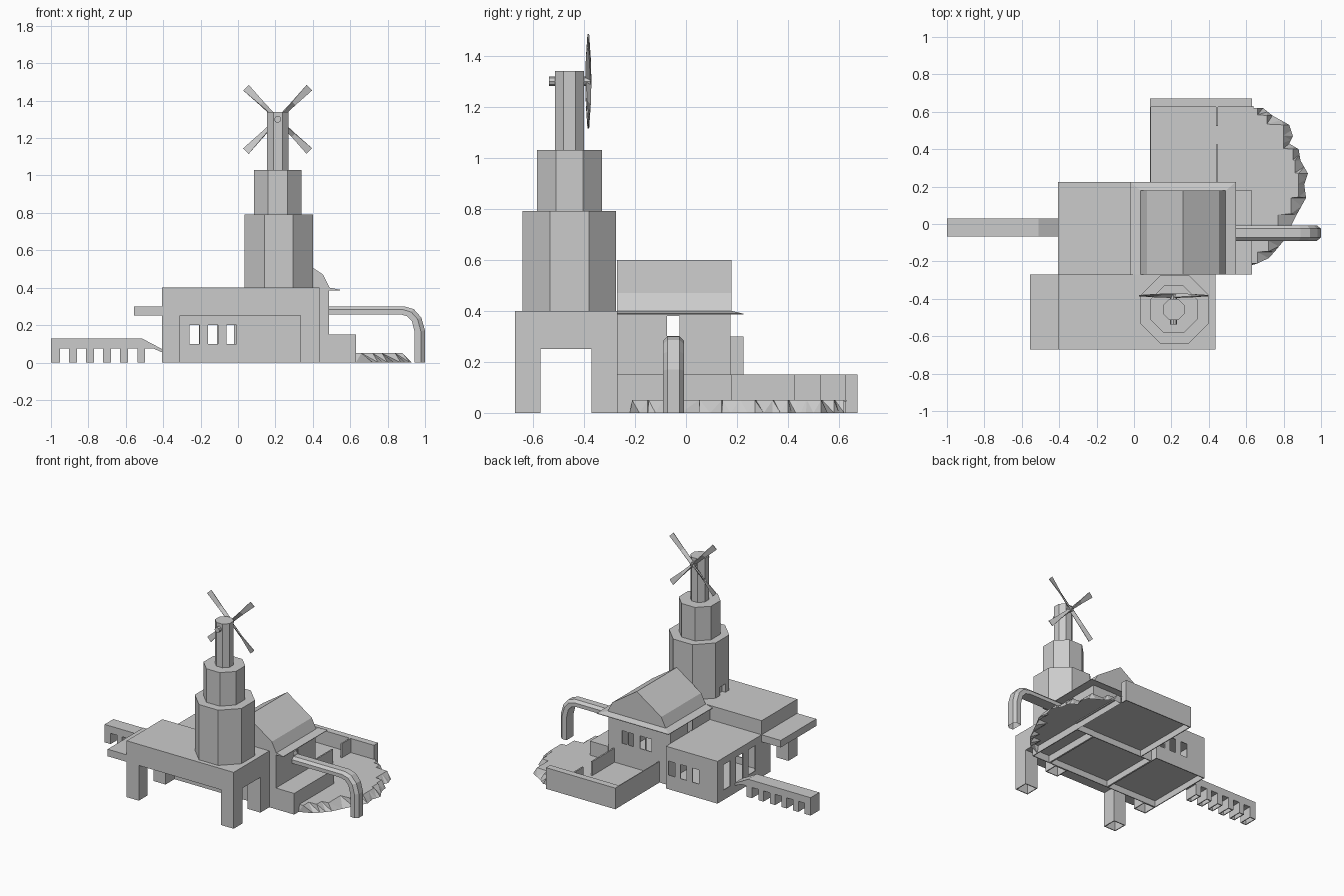
import bpy, bmesh, math
from mathutils import Matrix, Vector

if "Cube" in bpy.data.objects:
    bpy.data.objects.remove(bpy.data.objects["Cube"])

stone = bpy.data.materials.new("plain_grey")
stone.diffuse_color = (0.6, 0.6, 0.6, 1)
stone.use_nodes = True
stone.node_tree.nodes["Principled BSDF"].inputs["Base Color"].default_value = stone.diffuse_color
T = 0.006  # shell thickness


def make(name, bm):
    bmesh.ops.recalc_face_normals(bm, faces=bm.faces)
    me = bpy.data.meshes.new(name)
    bm.to_mesh(me)
    bm.free()
    me.materials.append(stone)
    ob = bpy.data.objects.new(name, me)
    bpy.context.collection.objects.link(ob)
    return ob


def loft(name, rings, start=True, end=True):
    """Surface through a list of matching vertex rings, optionally capped."""
    bm = bmesh.new()
    vs = [[bm.verts.new(p) for p in r] for r in rings]
    n = len(rings[0])
    for a, b in zip(vs, vs[1:]):
        for i in range(n):
            j = (i + 1) % n
            bm.faces.new((a[i], a[j], b[j], b[i]))
    if start:
        bm.faces.new(vs[0])
    if end:
        bm.faces.new(vs[-1])
    return make(name, bm)


def rect(x0, x1, y0, y1, z):
    return [(x0, y0, z), (x1, y0, z), (x1, y1, z), (x0, y1, z)]


def box(name, x0, x1, y0, y1, z0, z1):
    return loft(name, [rect(x0, x1, y0, y1, z0), rect(x0, x1, y0, y1, z1)])


def along_y(name, profile, y0, y1):
    return loft(name, [[(x, y, z) for x, z in profile] for y in (y0, y1)])


def cut(ob, boxes):
    for b in boxes:
        cutter = box("cutter", *b)
        cutter.hide_render = True
        m = ob.modifiers.new("cut", 'BOOLEAN')
        m.operation, m.solver, m.object = 'DIFFERENCE', 'EXACT', cutter
        bpy.context.view_layer.objects.active = ob
        bpy.ops.object.modifier_apply(modifier=m.name)
        bpy.data.objects.remove(cutter)


def rooms(x0, x1, y0, y1, top):
    """Cutters for an open underside and a room above a floor sheet."""
    inner = (x0 + T, x1 - T, y0 + T, y1 - T)
    return [(*inner, -0.1, 0.05 - T), (*inner, 0.05, top - T)]


# Raised porch on four open-ended legs, with a lower side platform
porch = box("porch", -0.405, 0.435, -0.67, -0.27, 0, 0.4)
cut(porch, [(-0.31, 0.335, -0.8, -0.1, -0.1, 0.25), (-0.6, 0.6, -0.57, -0.37, -0.1, 0.25)]
    + [(xa + T, xb - T, ya + T, yb - T, -0.1, 0.24)
       for xa, xb in ((-0.405, -0.31), (0.335, 0.435))
       for ya, yb in ((-0.67, -0.57), (-0.37, -0.27))])
box("side_platform", -0.555, -0.405, -0.67, -0.27, 0.25, 0.3)

# Low wing: hollow, windows in front, back and left walls
wing = box("low_wing", -0.405, 0.0, -0.27, 0.225, 0, 0.3)
cut(wing, rooms(-0.405, 0.0, -0.27, 0.225, 0.3)
    + [(x - 0.027, x + 0.027, -0.3, -0.24, 0.1, 0.2) for x in (-0.233, -0.133, -0.034)]
    + [(x - 0.025, x + 0.025, 0.19, 0.25, 0.1, 0.2) for x in (-0.233, -0.138, -0.046)]
    + [(-0.42, -0.37, y - 0.04, y + 0.04, 0.07, 0.25) for y in (-0.16, -0.02, 0.12)])

# Main house: hollow, paired back windows and a side slit
house = box("house", 0.0, 0.487, -0.27, 0.175, 0, 0.387)
cut(house, rooms(0.0, 0.487, -0.27, 0.175, 0.387)
    + [(x - 0.02, x + 0.02, 0.14, 0.2, 0.2, 0.29) for x in (0.17, 0.22, 0.31, 0.36)]
    + [(-0.1, 0.6, -0.075, -0.025, 0.301, 0.38)])

# Eaves and broken-pitch roof
loft("eaves", [rect(-0.02, 0.545, -0.27, 0.225, 0.385), rect(-0.02, 0.545, -0.27, 0.225, 0.389),
               rect(0.035, 0.49, -0.27, 0.178, 0.4)])
along_y("roof", [(0.035, 0.4), (0.07, 0.47), (0.2625, 0.6), (0.455, 0.47), (0.49, 0.4)],
        -0.27, 0.178)

# Side step and walled courtyard
step = box("side_step", 0.487, 0.63, -0.27, 0.178, 0, 0.15)
cut(step, [(0.487 + T, 0.63 - T, -0.27 + T, 0.178 - T, -0.1, 0.05)])
box("court_floor", 0.09, 0.64, 0.175, 0.63, 0.05 - T, 0.05)
back = box("court_back_wall", 0.085, 0.63, 0.625, 0.672, 0, 0.15)
cut(back, [(0.085 + T, 0.63 - T, 0.6, 0.672 - T, -0.1, 0.05 - T)])
box("court_left_wall", 0.085, 0.085 + T, 0.175, 0.64, 0, 0.15)
box("partition_inner", 0.438, 0.448, 0.175, 0.425, 0.05, 0.15)
box("partition_outer", 0.438, 0.448, 0.525, 0.63, 0.05, 0.15)

# Rocky ledge with a stepped upper edge, open underneath
edge = [(0.69, 0.62), (0.74, 0.58), (0.83, 0.53), (0.85, 0.47), (0.83, 0.43), (0.88, 0.40),
        (0.89, 0.34), (0.93, 0.27), (0.91, 0.21), (0.92, 0.14), (0.87, 0.05), (0.80, -0.09),
        (0.75, -0.15), (0.69, -0.215)]
low, top = [(0.63, 0.62, 0)], [(0.63, 0.62, 0.05)]
for (xa, ya), (xb, yb) in zip(edge, edge[1:]):
    inset = min(xa, xb) - 0.03
    low += [(xa, ya, 0), ((xa + xb) / 2, (ya + yb) / 2, 0)]
    top += [(inset, ya, 0.05), (inset, yb + 0.004, 0.05)]
low.append((0.63, -0.22, 0))
top.append((0.63, -0.21, 0.05))
ledge = loft("rock_ledge", [low, top], start=False)
bm = bmesh.new()
bm.from_mesh(ledge.data)
bmesh.ops.triangulate(bm, faces=[f for f in bm.faces if len(f.verts) == 4])
bm.to_mesh(ledge.data)
bm.free()

# Bent water spout with chamfered outer edges: outer and inner path points
outer = [(0.48, 0.3), (0.89, 0.3), (0.94, 0.285), (0.98, 0.24), (1.0, 0.17), (1.0, 0)]
inner = [(0.48, 0.257), (0.87, 0.257), (0.905, 0.247), (0.93, 0.22), (0.945, 0.16), (0.945, 0)]
rings = []
for o, i in zip(outer, inner):
    o, i = Vector(o), Vector(i)
    ring = []
    for y, t in ((-0.09, 0), (-0.09, 0.6), (-0.072, 1), (-0.025, 1), (-0.008, 0.6), (-0.008, 0)):
        p = i.lerp(o, t)
        ring.append((p.x, y, p.y))
    rings.append(ring)
loft("water_spout", rings, end=False)

# Footbridge with a row of square arches, open-ended piers and a sloping end
profile = [(-1.0, 0), (-1.0, 0.127), (-0.51, 0.127), (-0.403, 0.07), (-0.403, 0.053), (-0.455, 0.076)]
piers = [(-1.0, -0.953)]
for k in reversed(range(6)):
    x = -0.953 + k * 0.0911
    if k < 5:
        profile += [(x + 0.05, 0), (x + 0.05, 0.076)]
        piers.append((x + 0.05, x + 0.0911))
    profile += [(x, 0.076), (x, 0)]
# merge the duplicate pier corners by building each arch in order
bridge = along_y("footbridge", profile, -0.068, 0.03)
cut(bridge, [(a + T, b - T, -0.068 + T, 0.03 - T, -0.1, 0.07) for a, b in piers])

# Three-tier octagonal tower
cx, cy = 0.217, -0.457
for name, apothem, z0, z1 in (("tower_base", 0.183, 0.4, 0.792),
                              ("tower_middle", 0.127, 0.792, 1.03),
                              ("tower_top", 0.057, 1.03, 1.34)):
    r = apothem / math.cos(math.pi / 8)
    angles = [math.pi / 8 + k * math.pi / 4 for k in range(8)]
    tier = loft(name, [[(cx - 0.004 * (z0 > 0.5) + r * math.cos(a), cy + r * math.sin(a), z)
                        for a in angles] for z in (z0, z1)])
    if name == "tower_base":
        cut(tier, [(0.0, 0.06, -0.49, -0.43, 0.39, 0.46)])  # small doorway

# Rotor shaft and four twisted, tapered blades
cx, hz = 0.212, 1.3
loft("rotor_shaft", [[(cx + 0.019 * math.cos(k * math.pi / 4), y, hz + 0.019 * math.sin(k * math.pi / 4))
                      for k in range(8)] for y in (-0.538, -0.375)])
for k in range(4):
    spin = Matrix.Rotation(math.radians(45 + 90 * k), 4, 'Y')
    blade_rings = []
    for z, w, t, turn in ((0.0, 0.012, 0.004, 60), (0.12, 0.014, 0.003, 30), (0.24, 0.021, 0.002, 4)):
        pitch = Matrix.Rotation(math.radians(turn), 4, 'Z')
        blade_rings.append([Vector((cx, -0.383, hz)) + spin @ pitch @ Vector(p)
                            for p in rect(-w, w, -t, t, z)])
    loft("rotor_blade", blade_rings)
